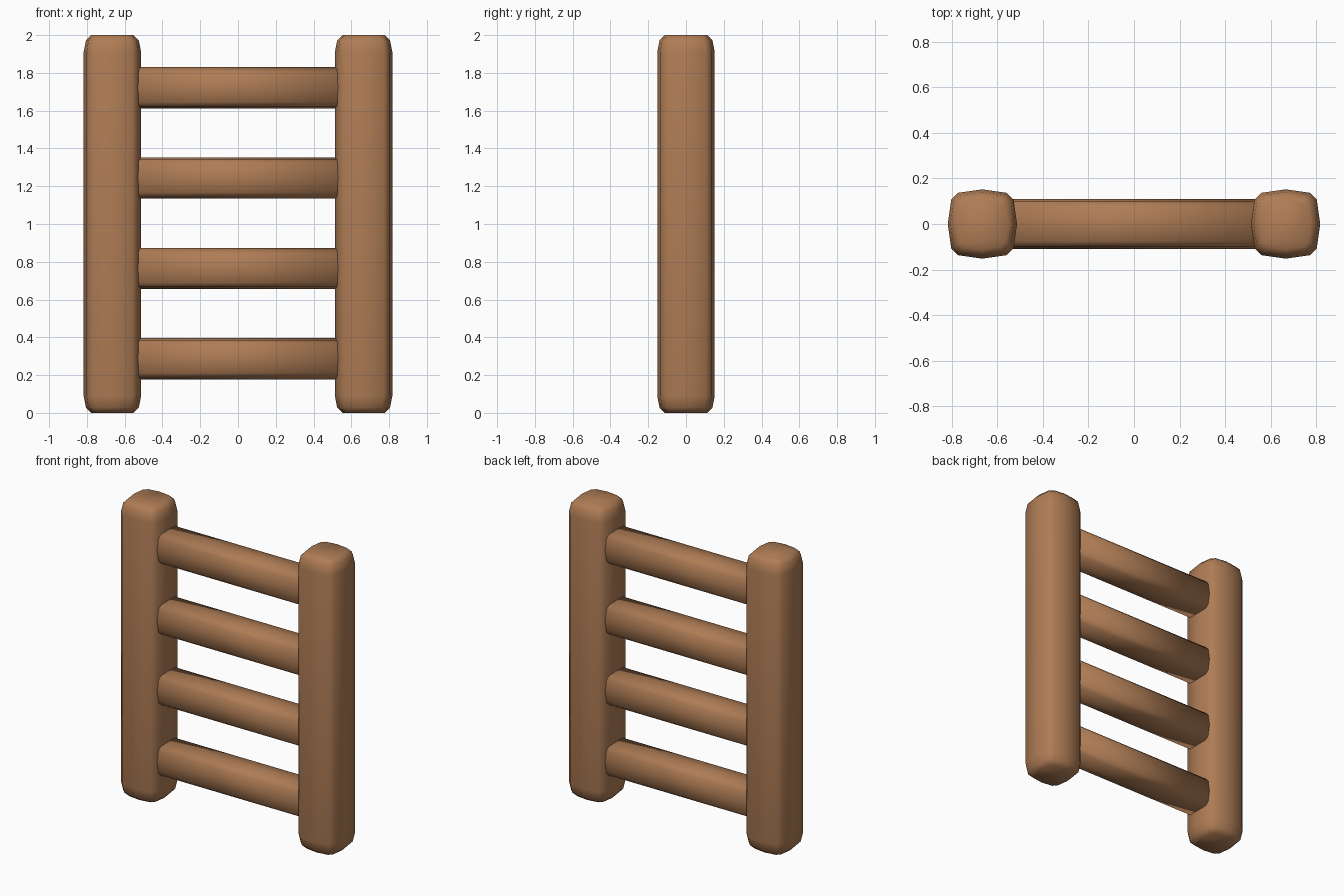
import bpy, bmesh
from mathutils import Vector

if "Cube" in bpy.data.objects:
    bpy.data.objects.remove(bpy.data.objects["Cube"])

wood = bpy.data.materials.new("brown wood")
wood.diffuse_color = (0.43, 0.205, 0.092, 1)
wood.use_nodes = True
wood.node_tree.nodes["Principled BSDF"].inputs["Base Color"].default_value = wood.diffuse_color

# Pillow-shaped square section: bulged sides, bevelled corners (half width 1)
QUARTER = [(1.0, 0.0), (0.9, 0.70), (0.70, 0.9)]


def section():
    pts = []
    for k in range(4):
        for a, b in QUARTER:
            for _ in range(k):
                a, b = -b, a
            pts.append((a, b))
    return pts


def beam(name, stations, place):
    """Loft the section through (half width, position) stations."""
    bm = bmesh.new()
    rings = [[bm.verts.new(place(a * r, b * r, t)) for a, b in section()]
             for r, t in stations]
    for lo, hi in zip(rings, rings[1:]):
        n = len(lo)
        for i in range(n):
            j = (i + 1) % n
            bm.faces.new((lo[i], lo[j], hi[j], hi[i]))
    bm.faces.new(rings[0][::-1])
    bm.faces.new(rings[-1])
    bmesh.ops.recalc_face_normals(bm, faces=bm.faces)
    for f in bm.faces:
        f.smooth = True
    me = bpy.data.meshes.new(name)
    bm.to_mesh(me)
    bm.free()
    me.materials.append(wood)
    ob = bpy.data.objects.new(name, me)
    bpy.context.collection.objects.link(ob)
    return ob


# Upright posts with rounded ends
POST = [(0.112, 0.0), (0.140, 0.028), (0.152, 0.09),
        (0.152, 1.91), (0.140, 1.972), (0.112, 2.0)]
for side, label in ((-1, "left"), (1, "right")):
    beam(label + "_post", POST,
         lambda a, b, t, s=side: Vector((s * 0.665 + a, b, t)))

# Rungs running into the posts
for i in range(4):
    z = 0.287 + i * 0.478
    beam("rung_%d" % (i + 1), [(0.109, -0.62), (0.109, 0.62)],
         lambda a, b, t, z=z: Vector((t, a, z + b)))
